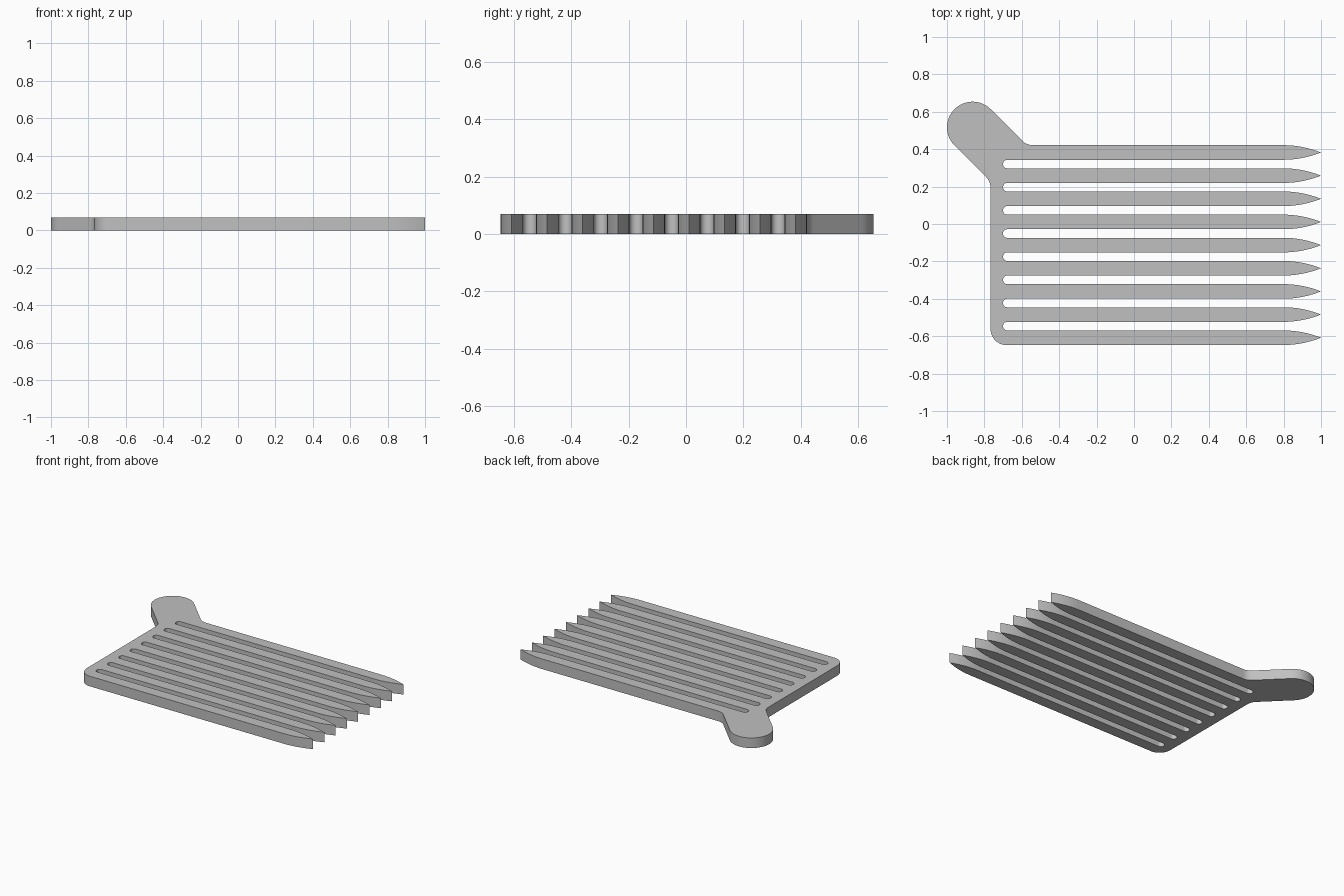
import bpy
import bmesh
import math
from mathutils import Vector

if "Cube" in bpy.data.objects:
    bpy.data.objects.remove(bpy.data.objects["Cube"], do_unlink=True)

THICK = 0.07
TEETH, PITCH, HALF = 9, 0.1238, 0.039
FIRST_Y = -0.608
LEFT, SLOT_END, TAPER, TIP = -0.767, -0.70, 0.80, 1.0
KNOB, KNOB_R = Vector((-0.863, 0.517)), 0.137


def rounded_corner(prev, corner, following, radius, steps=8):
    """Arc of the given radius replacing a corner of the outline."""
    prev, corner, following = Vector(prev), Vector(corner), Vector(following)
    a, b = (prev - corner).normalized(), (following - corner).normalized()
    half = a.angle(b) / 2
    centre = corner + (a + b).normalized() * radius / math.sin(half)
    cut = radius / math.tan(half)
    start, end = corner + a * cut - centre, corner + b * cut - centre
    sweep = start.angle_signed(end)
    arc = []
    for i in range(steps + 1):
        t = -sweep * i / steps
        c, s = math.cos(t), math.sin(t)
        arc.append(centre + Vector((start.x * c - start.y * s, start.x * s + start.y * c)))
    return arc


def tooth(y, steps=8):
    """Pointed tooth end whose sides curve in to the tip."""
    side = []
    for i in range(steps):
        t = i / steps
        side.append((TAPER + (TIP - TAPER) * t, HALF * (1 - t * t)))
    return ([Vector((x, y - w)) for x, w in side] + [Vector((TIP, y))]
            + [Vector((x, y + w)) for x, w in reversed(side)])


# Outline, counter-clockwise: lower corner, then teeth and slots upwards
bottom = FIRST_Y - HALF
top = FIRST_Y + (TEETH - 1) * PITCH + HALF
outline = rounded_corner((LEFT, 0), (LEFT, bottom), (0, bottom), 0.085, 12)
for n in range(TEETH):
    y = FIRST_Y + n * PITCH
    outline += tooth(y)
    if n < TEETH - 1:
        low, high = y + HALF, y + PITCH - HALF
        r = (high - low) * 0.48
        outline += rounded_corner((0, low), (SLOT_END, low), (SLOT_END, high), r)
        outline += rounded_corner((SLOT_END, low), (SLOT_END, high), (0, high), r)

# Diagonal handle with a round end
diag = KNOB_R * math.sqrt(0.5)
upper = KNOB + Vector((diag, diag))
lower = KNOB - Vector((diag, diag))
upper_root = Vector((upper.x + upper.y - top, top))
lower_root = Vector((LEFT, lower.x + lower.y - LEFT))
outline += rounded_corner((0, top), upper_root, upper, 0.08)
for i in range(33):
    a = math.pi / 4 + math.pi * i / 32
    outline.append(KNOB + KNOB_R * Vector((math.cos(a), math.sin(a))))
outline += rounded_corner(lower, lower_root, (LEFT, 0), 0.08)

# Extrude the outline into a plate
bm = bmesh.new()
base = bm.faces.new([bm.verts.new((p.x, p.y, 0)) for p in outline])
result = bmesh.ops.extrude_face_region(bm, geom=[base], use_keep_orig=True)
raised = [v for v in result["geom"] if isinstance(v, bmesh.types.BMVert)]
bmesh.ops.translate(bm, verts=raised, vec=(0, 0, THICK))
bmesh.ops.recalc_face_normals(bm, faces=bm.faces)
mesh = bpy.data.meshes.new("comb_plate")
bm.to_mesh(mesh)
bm.free()
comb = bpy.data.objects.new("comb_plate", mesh)
bpy.context.collection.objects.link(comb)

# Plain grey material
grey = bpy.data.materials.new("plain_grey")
grey.use_nodes = True
colour = (0.53, 0.53, 0.53, 1)
grey.diffuse_color = colour
grey.node_tree.nodes["Principled BSDF"].inputs["Base Color"].default_value = colour
mesh.materials.append(grey)

bpy.ops.object.select_all(action="DESELECT")
comb.select_set(True)
bpy.context.view_layer.objects.active = comb
bpy.ops.object.shade_smooth_by_angle(angle=math.radians(30))
